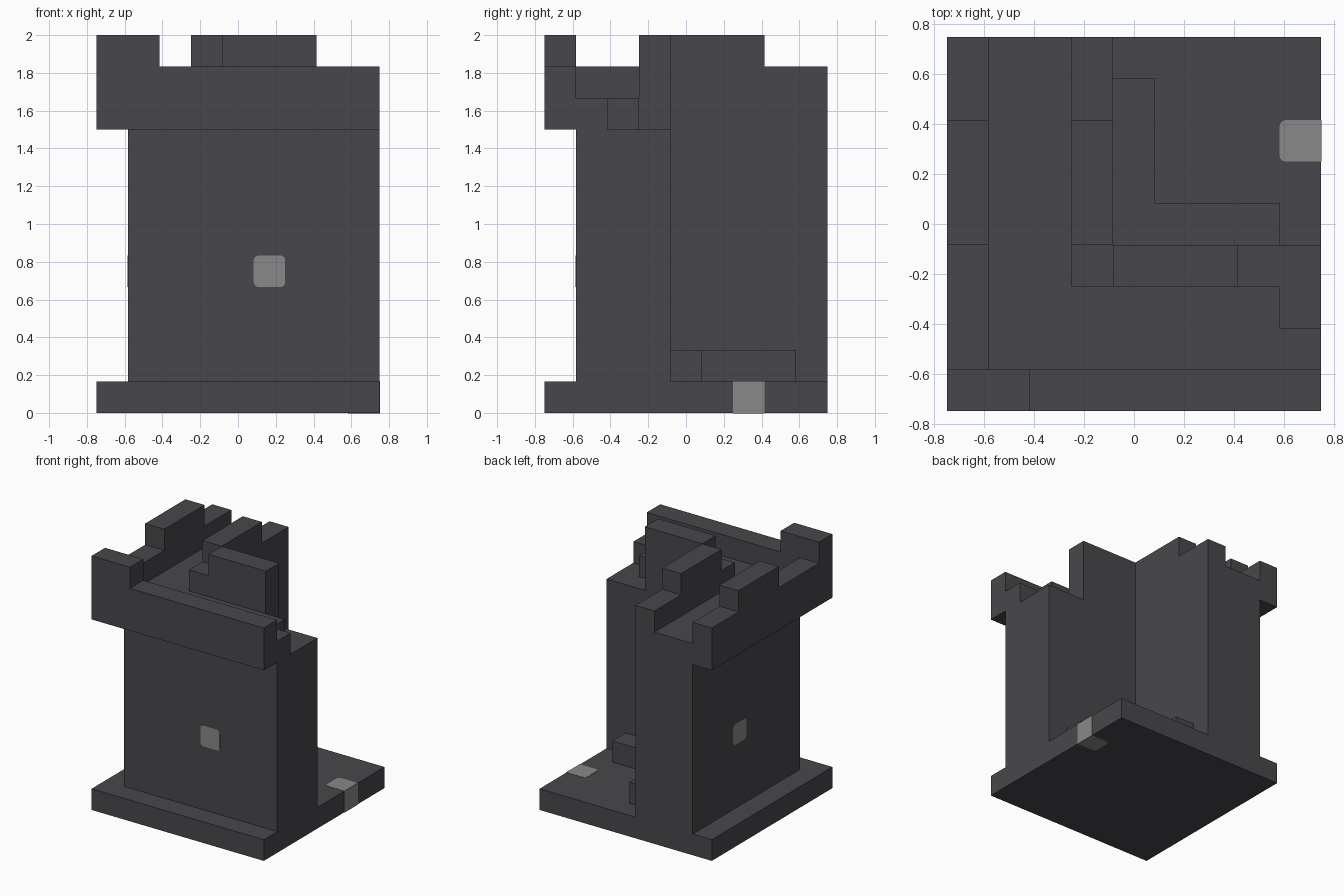
import bpy, bmesh
from mathutils import Vector

U = 1 / 6  # one building block

if "Cube" in bpy.data.objects:
    bpy.data.objects.remove(bpy.data.objects["Cube"])


def material(name, colour):
    mat = bpy.data.materials.new(name)
    mat.use_nodes = True
    mat.diffuse_color = colour
    mat.node_tree.nodes["Principled BSDF"].inputs["Base Color"].default_value = colour
    return mat


stone = material("dark_stone", (0.064, 0.062, 0.070, 1))
pale = material("pale_grey", (0.25, 0.25, 0.25, 1))


def add_object(name, bm, mat):
    bmesh.ops.recalc_face_normals(bm, faces=bm.faces)
    mesh = bpy.data.meshes.new(name)
    bm.to_mesh(mesh)
    bm.free()
    mesh.materials.append(mat)
    obj = bpy.data.objects.new(name, mesh)
    bpy.context.collection.objects.link(obj)
    return obj


def place(x, y, z):
    """Block coordinates to model space."""
    return Vector(((x - 4.5) * U, (y - 4.5) * U, z * U))


def prism(name, outline, low, high, mat=stone):
    """Extrude a plan outline from one block level to another."""
    bm = bmesh.new()
    face = bm.faces.new([bm.verts.new(place(x, y, low)) for x, y in outline])
    top = bmesh.ops.extrude_face_region(bm, geom=[face])["geom"]
    verts = [v for v in top if isinstance(v, bmesh.types.BMVert)]
    bmesh.ops.translate(bm, verts=verts, vec=(0, 0, (high - low) * U))
    return add_object(name, bm, mat)


def rect(x0, x1, y0, y1):
    return [(x0, y0), (x1, y0), (x1, y1), (x0, y1)]


def rounded_block(name, lo, hi, axis, keep=lambda e: True):
    """Pale block whose edges along one axis are rounded."""
    bm = bmesh.new()
    bmesh.ops.create_cube(bm, size=1)
    a, b = place(*lo), place(*hi)
    for v in bm.verts:
        v.co = Vector([(a[i] + b[i]) / 2 + v.co[i] * (b[i] - a[i]) for i in range(3)])
    edges = []
    for e in bm.edges:
        d = e.verts[0].co - e.verts[1].co
        if abs(d[axis]) > max(abs(d[i]) for i in range(3) if i != axis) and keep(e):
            edges.append(e)
    bmesh.ops.bevel(bm, geom=edges, offset=0.025, segments=3, profile=0.5, affect='EDGES')
    return add_object(name, bm, pale)


# Ground slab and the low L-shaped step in the open corner
prism("base_slab", rect(0, 9, 0, 9), 0, 1)
prism("inner_step", [(4, 4), (8, 4), (8, 5), (5, 5), (5, 8), (4, 8)], 1, 2)

# Corner walls and the walkway on top
prism("corner_walls", [(1, 1), (9, 1), (9, 4), (4, 4), (4, 9), (1, 9)], 1, 9)
prism("walkway", [(1, 1), (9, 1), (9, 2), (8, 2), (8, 3), (3, 3), (3, 9), (1, 9)], 9, 10)

# Overhanging outer parapet and inner parapet
prism("outer_parapet", [(0, 0), (9, 0), (9, 1), (1, 1), (1, 9), (0, 9)], 9, 11)
prism("inner_parapet", [(3, 3), (7, 3), (7, 4), (4, 4), (4, 9), (3, 9)], 9, 11)

# Merlons
for name, area in {
    "corner_merlon": (0, 2, 0, 1),
    "outer_side_merlon": (0, 1, 4, 7),
    "inner_side_merlon": (3, 4, 4, 7),
    "inner_front_merlon": (4, 7, 3, 4),
}.items():
    prism(name, rect(*area), 11, 12)

# Windows as thin plates, and the pale stone set in the slab edge
t = 0.012
rounded_block("front_window", (5, 1 - t, 4), (6, 1 + t, 5), 1)
rounded_block("side_window", (1 - t, 5, 4), (1 + t, 6, 5), 0)
rounded_block("slab_stone", (8, 6, -t), (9 + t, 7, 1 + t), 2,
              keep=lambda e: e.verts[0].co.x < 4 * U)
